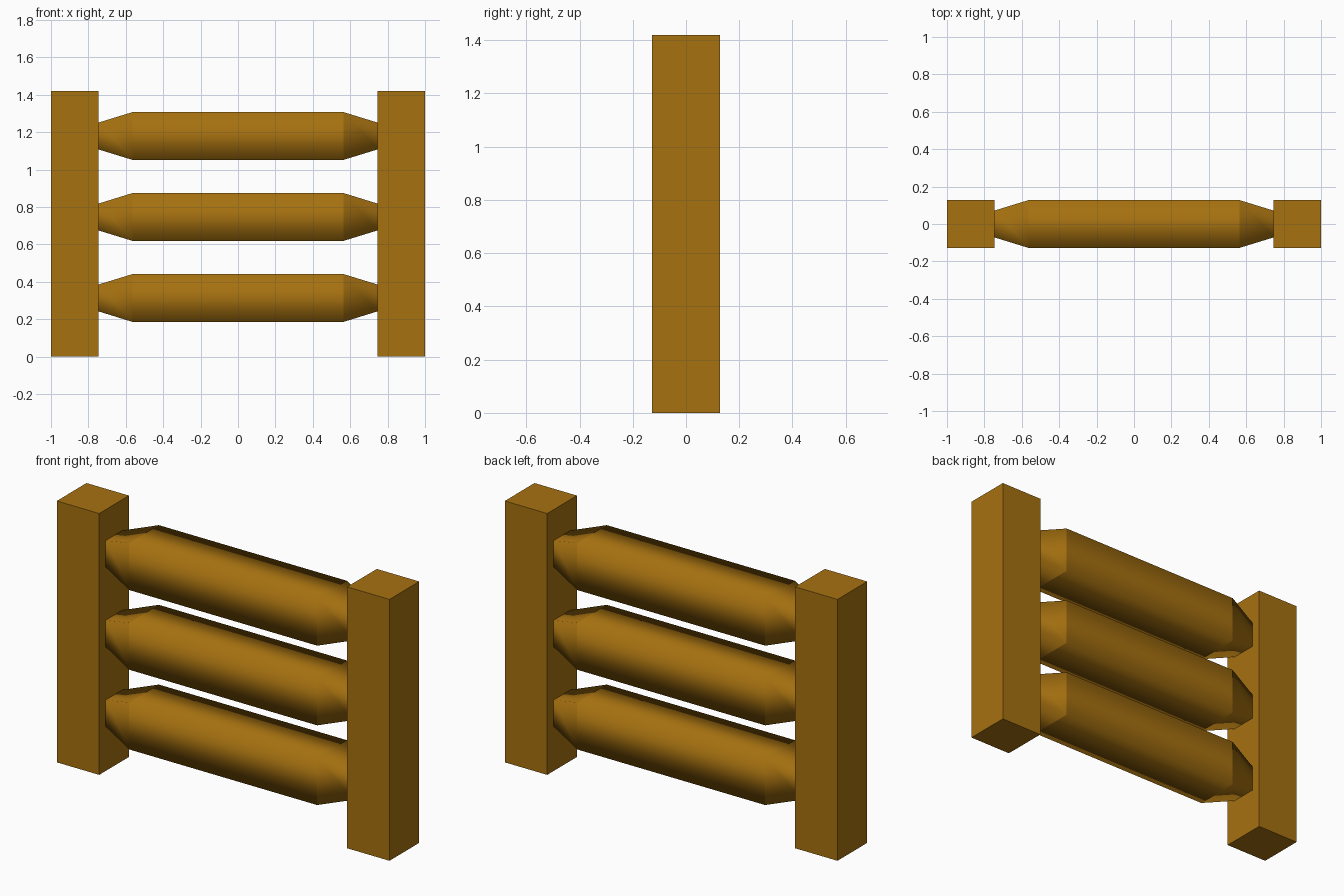
import bpy, bmesh

if "Cube" in bpy.data.objects:
    bpy.data.objects.remove(bpy.data.objects["Cube"])

HALF = 0.1275      # half thickness of posts and rails
TIP = 0.072        # half thickness of a rail tip
INNER = 1 - 2 * HALF
SHOULDER = 0.565   # where the rail starts to taper
HEIGHT = 1.42

wood = bpy.data.materials.new("golden brown wood")
wood.diffuse_color = (0.381, 0.165, 0.0052, 1)
wood.use_nodes = True
wood.node_tree.nodes["Principled BSDF"].inputs["Base Color"].default_value = wood.diffuse_color


def add_object(name, bm):
    bmesh.ops.recalc_face_normals(bm, faces=bm.faces)
    mesh = bpy.data.meshes.new(name)
    bm.to_mesh(mesh)
    bm.free()
    mesh.materials.append(wood)
    obj = bpy.data.objects.new(name, mesh)
    bpy.context.collection.objects.link(obj)
    return obj


# Square posts
for side, x in (("left", -1), ("right", 1)):
    bm = bmesh.new()
    bmesh.ops.create_cube(bm, size=1)
    bmesh.ops.scale(bm, vec=(2 * HALF, 2 * HALF, HEIGHT), verts=bm.verts)
    bmesh.ops.translate(bm, vec=(x * (1 - HALF), 0, HEIGHT / 2), verts=bm.verts)
    add_object(side + "_post", bm)


# Rails: square bars with tapered ends, soft shaded along the length
# and creased where the taper begins
def add_rail(name, z):
    bm = bmesh.new()
    rings = []
    for x, r in ((-INNER, TIP), (-SHOULDER, HALF), (SHOULDER, HALF), (INNER, TIP)):
        rings.append([bm.verts.new((x, sy * r, z + sz * r))
                      for sy, sz in ((-1, -1), (1, -1), (1, 1), (-1, 1))])
    for a, b in zip(rings, rings[1:]):
        for i in range(4):
            j = (i + 1) % 4
            bm.faces.new((a[i], a[j], b[j], b[i])).smooth = True
    bm.faces.new(rings[0])
    bm.faces.new(rings[-1])
    for e in bm.edges:
        if abs(e.verts[0].co.x - e.verts[1].co.x) < 1e-5:
            e.smooth = False
    add_object(name, bm)


for name, z in (("lower_rail", 0.314), ("middle_rail", 0.747), ("upper_rail", 1.18)):
    add_rail(name, z)
